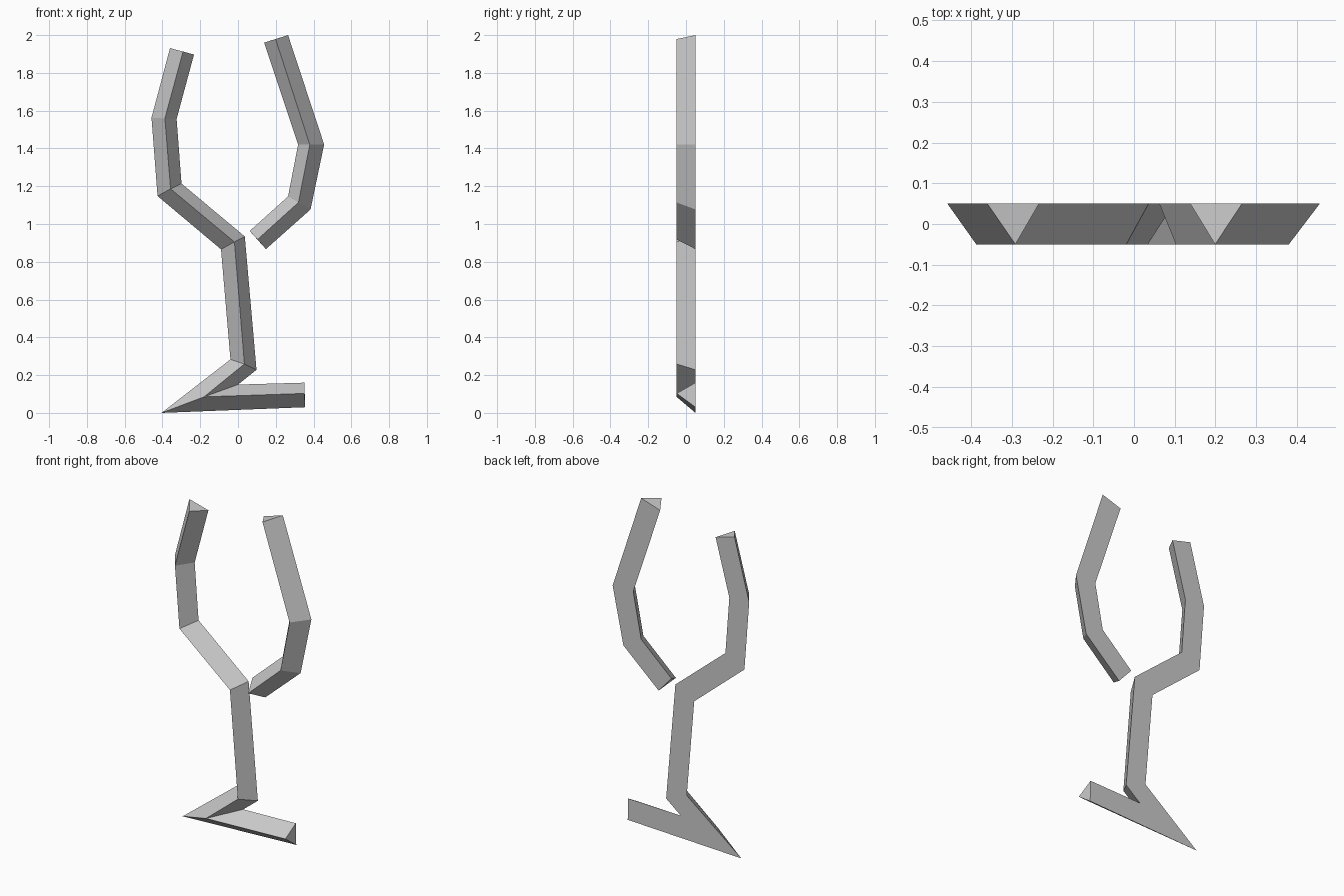
import bpy
import bmesh

cube = bpy.data.objects.get("Cube")
if cube:
    bpy.data.objects.remove(cube, do_unlink=True)

grey = bpy.data.materials.new("plain_grey")
grey.use_nodes = True
colour = (0.6, 0.6, 0.6, 1)
grey.diffuse_color = colour
grey.node_tree.nodes["Principled BSDF"].inputs["Base Color"].default_value = colour

BACK, FRONT = 0.05, -0.05


def ridged_strip(name, sections):
    """Three-sided bar: flat at the back, with a ridge along the front.
    Each section gives (x, z) of one back edge, the ridge, the other back edge."""
    bm = bmesh.new()
    rings = [[bm.verts.new((x, y, z)) for (x, z), y in zip(sec, (BACK, FRONT, BACK))]
             for sec in sections]
    for a, b in zip(rings, rings[1:]):
        for i in range(3):
            j = (i + 1) % 3
            bm.faces.new((a[i], a[j], b[j], b[i]))
    bm.faces.new(rings[0])
    bm.faces.new(rings[-1])
    bmesh.ops.recalc_face_normals(bm, faces=bm.faces)
    mesh = bpy.data.meshes.new(name)
    bm.to_mesh(mesh)
    bm.free()
    mesh.materials.append(grey)
    obj = bpy.data.objects.new(name, mesh)
    bpy.context.collection.objects.link(obj)
    return obj


# Foot, stem and left-hand branch as one bent bar
ridged_strip("foot_stem_and_branch", [
    ((0.355, 0.03), (0.352, 0.103), (0.352, 0.16)),
    ((-0.405, 0.0), (-0.18, 0.085), (0.0, 0.15)),
    ((-0.04, 0.283), (0.034, 0.259), (0.098, 0.228)),
    ((-0.09, 0.866), (-0.019, 0.905), (0.036, 0.934)),
    ((-0.426, 1.148), (-0.357, 1.186), (-0.299, 1.214)),
    ((-0.458, 1.563), (-0.387, 1.559), (-0.325, 1.556)),
    ((-0.36, 1.931), (-0.291, 1.913), (-0.233, 1.897)),
])

# Separate curved branch on the other side
ridged_strip("separate_branch", [
    ((0.138, 1.96), (0.199, 1.979), (0.265, 2.0)),
    ((0.318, 1.42), (0.38, 1.42), (0.456, 1.421)),
    ((0.265, 1.146), (0.32, 1.114), (0.384, 1.077)),
    ((0.062, 0.963), (0.103, 0.918), (0.148, 0.867)),
])
